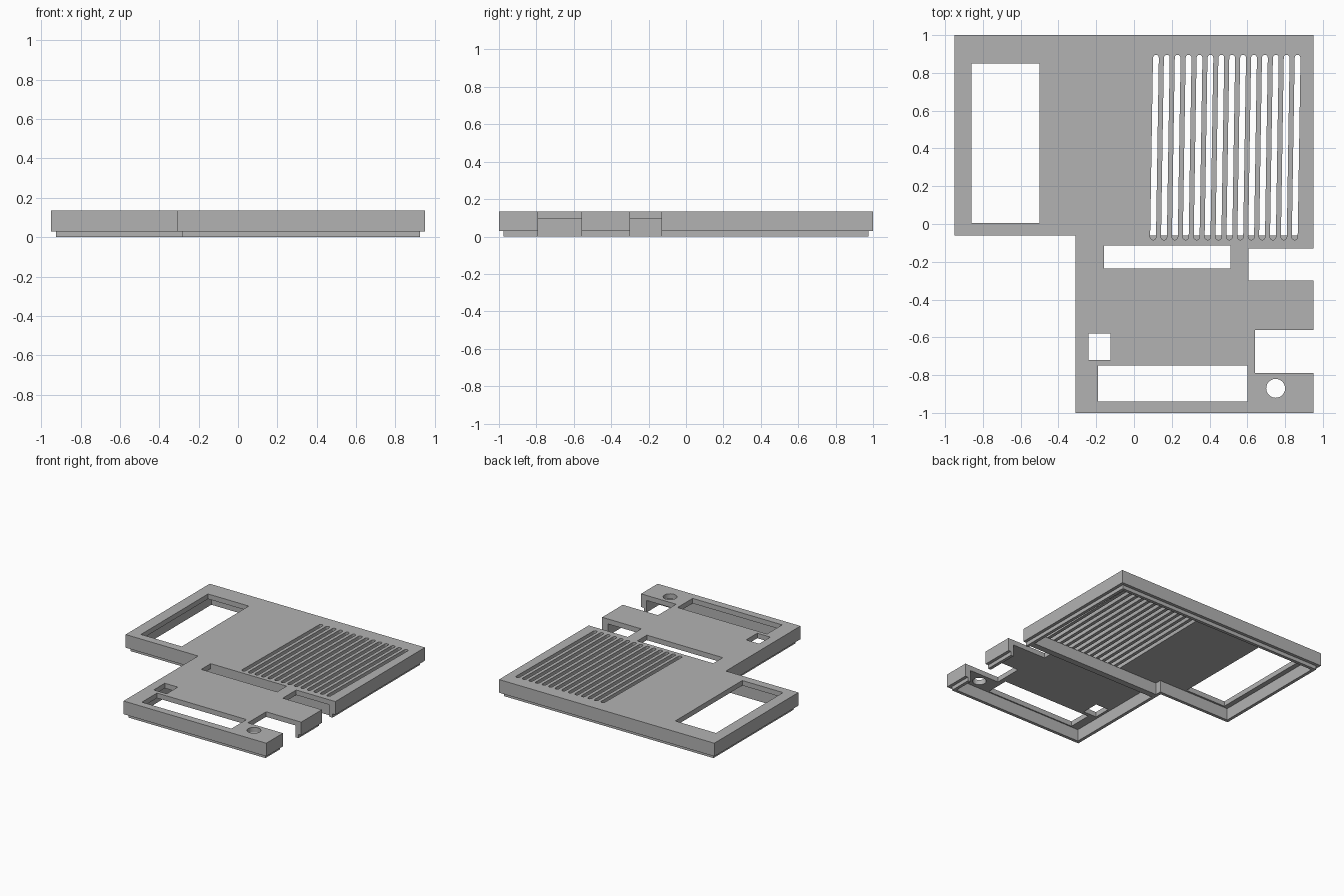
import bpy, bmesh, math

if "Cube" in bpy.data.objects:
    bpy.data.objects.remove(bpy.data.objects["Cube"])

TOP, PLATE, LIP = 0.135, 0.095, 0.03   # lid top, underside of plate, lip height

grey = bpy.data.materials.new("plain grey")
grey.use_nodes = True
grey.diffuse_color = (0.45, 0.45, 0.45, 1)
grey.node_tree.nodes["Principled BSDF"].inputs["Base Color"].default_value = (0.45, 0.45, 0.45, 1)


def prism(name, points, z0, z1):
    """Extrude a counter-clockwise outline from z0 to z1."""
    bm = bmesh.new()
    base = bm.faces.new([bm.verts.new((x, y, z0)) for x, y in points])
    out = bmesh.ops.extrude_face_region(bm, geom=[base])["geom"]
    for v in out:
        if isinstance(v, bmesh.types.BMVert):
            v.co.z = z1
    bmesh.ops.recalc_face_normals(bm, faces=bm.faces[:])
    mesh = bpy.data.meshes.new(name)
    bm.to_mesh(mesh)
    bm.free()
    mesh.materials.append(grey)
    ob = bpy.data.objects.new(name, mesh)
    bpy.context.collection.objects.link(ob)
    return ob


def rect(x0, x1, y0, y1):
    return [(x0, y0), (x1, y0), (x1, y1), (x0, y1)]


def outline(d):
    """L-shaped footprint, moved inward by d."""
    return [(-0.31 + d, -1 + d), (0.95 - d, -1 + d), (0.95 - d, 1 - d),
            (-0.95 + d, 1 - d), (-0.95 + d, -0.06 + d), (-0.31 + d, -0.06 + d)]


def slot(xb, yb, xt, yt, r, n=6):
    """Slanted slot with rounded ends."""
    arc = [math.pi * i / n for i in range(n + 1)]
    return ([(xt + r * math.cos(a), yt + r * math.sin(a)) for a in arc] +
            [(xb - r * math.cos(a), yb - r * math.sin(a)) for a in arc])


def combine(target, tool, operation):
    mod = target.modifiers.new("combine", "BOOLEAN")
    mod.operation, mod.solver, mod.object = operation, "EXACT", tool
    bpy.context.view_layer.objects.active = target
    bpy.ops.object.modifier_apply(modifier=mod.name)
    bpy.data.objects.remove(tool)


# Lid shell: outer block, narrower lip below, hollowed from underneath
lid = prism("lid", outline(0), LIP, TOP)
combine(lid, prism("lip", outline(0.025), 0, 0.06), "UNION")
combine(lid, prism("cavity", outline(0.05), -0.1, PLATE), "DIFFERENCE")

# Partition between the two compartments
combine(lid, prism("partition", rect(-0.28, 0.92, -0.11, -0.06), 0, 0.115), "UNION")

# Windows in the plate and open notches in the side wall
openings = [
    (-0.86, -0.5, 0.005, 0.85),
    (-0.16, 0.51, -0.235, -0.115),
    (-0.24, -0.125, -0.72, -0.58),
    (-0.19, 0.6, -0.94, -0.75),
    (0.605, 1.1, -0.3, -0.13),
    (0.64, 1.1, -0.79, -0.56),
]
for box in openings:
    combine(lid, prism("opening", rect(*box), -0.1, 0.3), "DIFFERENCE")

# Round hole
ring = [(0.75 + 0.05 * math.cos(math.tau * i / 32), -0.87 + 0.05 * math.sin(math.tau * i / 32))
        for i in range(32)]
combine(lid, prism("round hole", ring, -0.1, 0.3), "DIFFERENCE")

# Row of slanted ventilation slots, cut through the plate only
for i in range(14):
    x = 0.101 + i * 0.0577
    combine(lid, prism("vent", slot(x, -0.069, x + 0.015, 0.88, 0.0155), PLATE, 0.3), "DIFFERENCE")

bpy.ops.object.select_all(action="DESELECT")
lid.select_set(True)
bpy.context.view_layer.objects.active = lid
bpy.ops.object.shade_smooth_by_angle(angle=math.radians(35))
